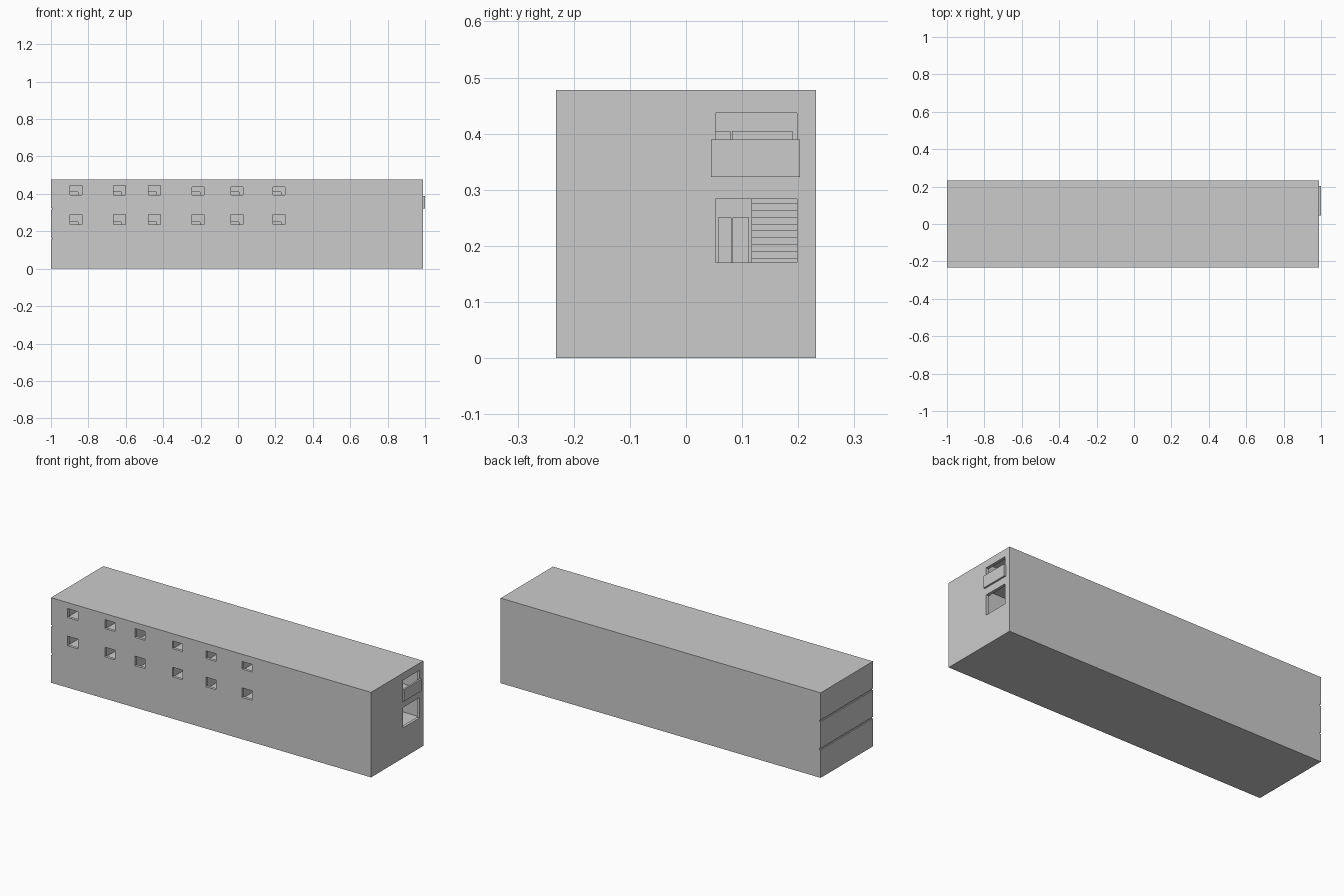
import bpy, bmesh
from mathutils import Matrix

if "Cube" in bpy.data.objects:
    bpy.data.objects.remove(bpy.data.objects["Cube"])

X0, X1, Y = -1.0, 0.99, 0.232
WALL = 0.016
TOP = 0.478


def boxes(name, parts):
    """One mesh object made of axis-aligned boxes (x0, x1, y0, y1, z0, z1)."""
    bm = bmesh.new()
    for a, b, c, d, e, f in parts:
        m = Matrix.Translation(((a + b) / 2, (c + d) / 2, (e + f) / 2)) @ \
            Matrix.Diagonal((b - a, d - c, f - e, 1))
        bmesh.ops.create_cube(bm, size=1, matrix=m)
    me = bpy.data.meshes.new(name)
    bm.to_mesh(me)
    bm.free()
    ob = bpy.data.objects.new(name, me)
    bpy.context.scene.collection.objects.link(ob)
    return ob


def cut(ob, parts):
    """Cut box-shaped openings out of an object."""
    cutter = boxes(ob.name + "_cutter", parts)
    cutter.hide_render = True
    cutter.hide_viewport = True
    mod = ob.modifiers.new("openings", 'BOOLEAN')
    mod.operation = 'DIFFERENCE'
    mod.solver = 'EXACT'
    mod.object = cutter


windows = [-0.866, -0.634, -0.447, -0.214, -0.005, 0.219]
storeys = [(0.0, 0.156), (0.166, 0.315), (0.325, TOP)]
names = ["ground", "middle", "upper"]
CORR = 0.045  # corridor wall position

for i, (z0, z1) in enumerate(storeys):
    n = names[i]
    # outer walls of the storey
    front = boxes(n + "_front_wall", [(X0, X1, -Y, -Y + WALL, z0, z1)])
    right = boxes(n + "_right_wall", [(X1 - WALL, X1, -Y + WALL, Y - WALL, z0, z1)])
    boxes(n + "_back_wall", [(X0, X1, Y - WALL, Y, z0, z1)])
    boxes(n + "_left_wall", [(X0, X0 + WALL, -Y + WALL, Y - WALL, z0, z1)])
    if i == 0:
        continue

    # corridor wall with a doorway for every room
    inner = boxes(n + "_corridor_wall", [(X0 + WALL, X1 - WALL, CORR - 0.01, CORR, z0, z1)])
    cut(inner, [(x - 0.035, x + 0.01, CORR - 0.03, CORR + 0.02, z0 + 0.001, z0 + 0.085)
                for x in windows])

    # partitions between the rooms
    mids = [(a + b) / 2 for a, b in zip(windows, windows[1:])] + [0.34]
    boxes(n + "_room_partitions",
          [(x - 0.004, x + 0.004, -Y + WALL, CORR - 0.01, z0, z1) for x in mids])

    # front windows
    w0 = 0.235 if i == 1 else 0.394
    cut(front, [(x - 0.032, x + 0.032, -Y - 0.02, -Y + WALL + 0.02, w0,
                 0.289 if i == 1 else (0.444 if k < 3 else 0.437))
                for k, x in enumerate(windows)])

    # end opening onto the corridor
    cut(right, [(X1 - 0.05, X1 + 0.02, 0.053, 0.198, z0 + 0.004,
                 0.284 if i == 1 else 0.437)])

# floor slabs, slightly recessed at the left end, and the roof
for n, a, b in [("middle_floor", 0.156, 0.166), ("upper_floor", 0.315, 0.325)]:
    boxes(n, [(X0 + 0.006, X1, -Y, Y, a, b)])
boxes("ground_slab", [(X0, X1, -Y, Y, 0.0, 0.006)])
boxes("roof", [(X0, X1, -Y, Y, TOP - 0.012, TOP)])

# staircase climbing away from the end opening
steps = 12
boxes("staircase", [(0.55 - 0.022 * (k + 1), 0.55 - 0.022 * k, 0.117, Y - WALL,
                     0.166, 0.166 + 0.0122 * (k + 1)) for k in range(steps)])

# double doors beside the staircase and across the upper corridor
boxes("middle_corridor_doors", [(0.28, 0.286, 0.057, 0.081, 0.166, 0.251),
                                (0.28, 0.286, 0.083, 0.112, 0.166, 0.251)])
boxes("upper_corridor_doors", [(0.28, 0.286, 0.053, 0.079, 0.325, 0.405),
                               (0.28, 0.286, 0.082, 0.190, 0.325, 0.405)])
boxes("corridor_end_walls", [(0.27, 0.28, CORR, 0.117, 0.166, 0.315),
                             (0.27, 0.28, CORR, Y - WALL, 0.325, 0.47)])

# balcony parapet outside the upper end opening
boxes("balcony_parapet", [(X1 - 0.001, 1.0, 0.045, 0.203, 0.323, 0.39)])
